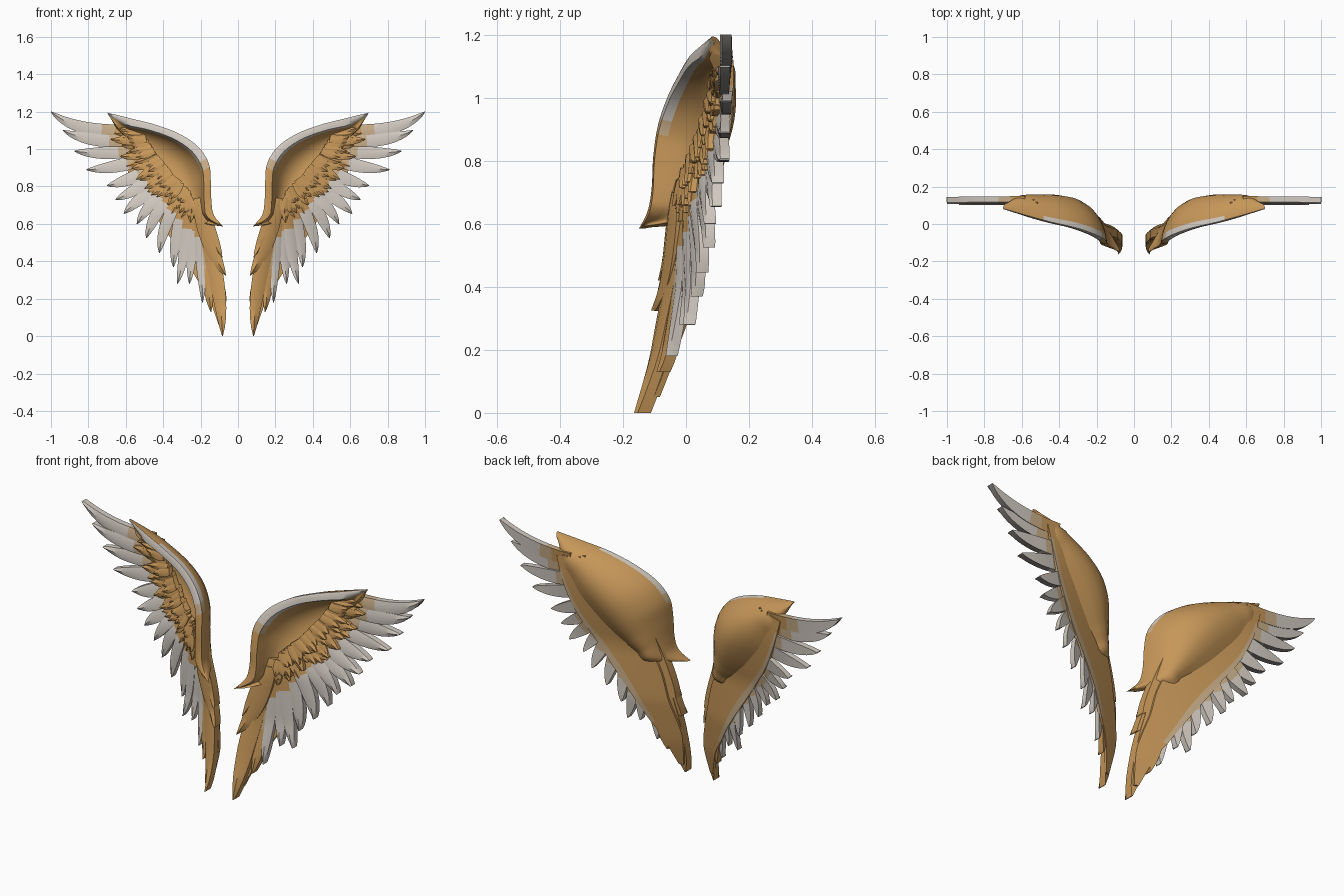
import bpy, bmesh, math, random
from mathutils import Vector

if "Cube" in bpy.data.objects:
    bpy.data.objects.remove(bpy.data.objects["Cube"])

random.seed(4)


def material(name, rgb):
    m = bpy.data.materials.new(name)
    m.diffuse_color = (*rgb, 1)
    m.use_nodes = True
    m.node_tree.nodes["Principled BSDF"].inputs["Base Color"].default_value = m.diffuse_color
    return m


TAN, PALE, WHITE, GREY = range(4)
MATS = [material("tan", (0.57, 0.31, 0.10)), material("pale_tan", (0.58, 0.42, 0.25)),
        material("off_white", (0.64, 0.59, 0.53)), material("dark_grey", (0.26, 0.245, 0.23))]


def clamp(v):
    return max(0.0, min(1.0, v))


def back_y(x, z):
    """Depth of the curved back of the wing."""
    s = x + 0.4 * z + 0.45 * max(0, z - 0.65)
    lift = 0.036 * clamp((0.7 - z) / 0.3) * clamp((z + 0.12) / 0.3)
    return 0.145 - 0.3 * max(0.0, 1 - s / 1.2) ** 1.6 + lift


def finish(name, bm, angle=35):
    """Make a mirrored, smooth-shaded object from one wing's mesh."""
    bmesh.ops.recalc_face_normals(bm, faces=bm.faces)
    me = bpy.data.meshes.new(name)
    bm.to_mesh(me)
    bm.free()
    for m in MATS:
        me.materials.append(m)
    ob = bpy.data.objects.new(name, me)
    bpy.context.collection.objects.link(ob)
    bpy.ops.object.select_all(action='DESELECT')
    ob.select_set(True)
    bpy.context.view_layer.objects.active = ob
    bpy.ops.object.shade_smooth_by_angle(angle=math.radians(angle))
    ob.modifiers.new("mirror", 'MIRROR').use_axis = (True, False, False)


def loft(bm, rings, rule):
    """Bridge closed rings; rule(i, j) gives the material of each face."""
    vs = [[bm.verts.new(p) for p in r] for r in rings]
    n = len(vs[0])
    for i in range(len(vs) - 1):
        for j in range(n):
            k = (j + 1) % n
            f = bm.faces.new((vs[i][j], vs[i][k], vs[i + 1][k], vs[i + 1][j]))
            f.material_index = rule(i, j)
    for i, ring in ((0, vs[0]), (len(vs) - 2, vs[-1])):
        bm.faces.new(ring).material_index = rule(i, 1)


def feather(bm, root, ctrl, tip, w, dy=0.0, thick=0.032, rule=lambda t, j: TAN, n=12, taper=2.6):
    """Curved, ridged blade that follows the back of the wing."""
    r, c, e = Vector(root), Vector(ctrl), Vector(tip)
    rings = []
    for i in range(n + 1):
        t = i / n
        p = r * (1 - t) ** 2 + c * 2 * t * (1 - t) + e * t * t
        d = ((c - r) * (1 - t) + (e - c) * t).normalized()
        side = Vector((-d.y, d.x))
        ww = w * (0.7 + 0.5 * t) * (1 - t ** taper) ** 0.9 + 0.002
        ring = []
        for a, front in ((-1, 0), (-1, 1), (0, 1.25), (1, 1), (1, 0)):
            q = p + side * ww * a
            y = back_y(q.x, q.y) + dy - front * thick + 0.004 * a * (1 - t)
            ring.append((q.x, y, max(q.y, 0)))
        rings.append(ring)
    loft(bm, rings, lambda i, j: rule((i + 0.5) / n, j))


def smooth_row(rows, t):
    """Smooth interpolation through a table of rows."""
    u = t * (len(rows) - 1)
    i = min(int(u), len(rows) - 2)
    f = u - i
    a, b, c, d = (rows[max(0, min(len(rows) - 1, i + k))] for k in (-1, 0, 1, 2))
    return [0.5 * (2 * q + (r - p) * f + (2 * p - 5 * q + 4 * r - s) * f * f
                   + (3 * q - p - 3 * r + s) * f ** 3) for p, q, r, s in zip(a, b, c, d)]


# Wing shell: leading edge x, y, z, then trailing edge x, z, depth offset and bulge
ROWS = [(.077, -.145, .585, .090, .588, -.10, 0), (.128, -.118, .645, .21, .605, 0, .01),
        (.142, -.105, .72, .27, .65, 0, .03), (.145, -.10, .82, .34, .71, 0, .04),
        (.155, -.085, .92, .41, .78, 0, .045), (.21, -.055, 1.01, .47, .85, 0, .045),
        (.31, -.02, 1.08, .53, .92, 0, .035), (.44, .01, 1.13, .58, 1.0, 0, .02),
        (.57, .045, 1.163, .625, 1.07, 0, .01), (.70, .083, 1.195, .675, 1.155, -.035, 0)]


def bowl(h):
    return (1 - (1 - min(h, 1)) ** 3) ** 0.55


OUT = [0, .015, .05, .11, .2, .32, .46, .62, .8, 1.0]
INN = [1.0, .8, .6, .42, .27, .15, .07, .02]
N = 54


def shell_ring(t):
    lx, ly, lz, cx, cz, off, bulge = smooth_row(ROWS, t)
    L, C = Vector((lx, lz)), Vector((cx, cz))
    yb = back_y(cx, cz) + off
    rim = min(0.05, 0.42 * (C - L).length) / (C - L).length
    ring = []
    for h in OUT:                                   # convex back
        p = L.lerp(C, h * 1.03)
        ring.append((p.x, ly + (yb - ly) * bowl(h) + bulge * math.sin(math.pi * h), p.y))
    y_end = max(ly + 0.006, yb - 0.055)
    for h in INN:                                   # hollow front
        p = L.lerp(C, rim + (0.87 - rim) * h)
        y = ly + 0.006 + (y_end - ly - 0.006) * bowl(h) + 0.7 * bulge * math.sin(math.pi * h)
        ring.append((p.x, y, p.y))
    for h, dy in ((rim * 0.85, 0.0), (rim * 0.3, -0.004)):   # rounded rim
        p = L.lerp(C, h)
        ring.append((p.x, ly + dy, p.y))
    return ring


def shell_rule(i, j):
    t = i / N
    if t > 0.42 and (j >= len(OUT) + len(INN) - 1 or (j < 1 and t < 0.8)):
        return PALE if t < 0.48 else WHITE
    return TAN


bm = bmesh.new()
loft(bm, [shell_ring(i / N) for i in range(N + 1)], shell_rule)
finish("wing_shell", bm, 50)

# Smooth skin over the back of the feathers: inner x, z, then outer x, z
SKIN = [(.60, 1.12, .66, 1.10), (.50, .92, .62, .96), (.40, .80, .56, .82), (.29, .70, .48, .70),
        (.19, .64, .40, .58), (.145, .55, .33, .48), (.115, .42, .265, .38),
        (.08, .30, .205, .28), (.062, .20, .155, .20), (.078, .05, .10, .05)]
rings = []
for i in range(37):
    ax, az, cx, cz = smooth_row(SKIN, i / 36)
    pts = [Vector((ax, az)).lerp(Vector((cx, cz)), k / 6) for k in range(7)]
    rings.append([(p.x, back_y(p.x, p.y) + 0.005, p.y) for p in pts]
                 + [(p.x, back_y(p.x, p.y) - 0.014, p.y) for p in reversed(pts)])
bm = bmesh.new()
loft(bm, rings, lambda i, j: PALE if j in (5, 6) and 1 < i < 28 else TAN)
finish("back_skin", bm)

# Flight feathers: root, control point, tip, half width
FLIGHT = [((.58, 1.10), (.86, 1.08), (1.0, 1.2), .043),
          ((.56, 1.05), (.80, 1.03), (.935, 1.1), .043),
          ((.53, 1.00), (.73, .965), (.875, .99), .043),
          ((.50, .95), (.66, .895), (.81, .89), .043),
          ((.46, .90), (.59, .825), (.70, .805), .043),
          ((.43, .86), (.56, .77), (.655, .73), .040),
          ((.40, .82), (.54, .73), (.61, .655), .042),
          ((.38, .80), (.49, .69), (.54, .60), .038),
          ((.36, .78), (.46, .63), (.49, .525), .040),
          ((.32, .74), (.41, .57), (.42, .445), .040),
          ((.29, .71), (.345, .50), (.345, .37), .038),
          ((.27, .68), (.28, .42), (.325, .28), .036),
          ((.25, .66), (.245, .42), (.26, .28), .036),
          ((.22, .64), (.19, .38), (.19, .18), .036)]


def flight_rule(outer):
    def rule(t, j):
        if j == 4:                                  # back face
            a, b = (0.22, 0.36) if outer else (0.45, 0.58)
        elif j == 0 and outer and t > 0.4:          # underside edge
            return GREY
        else:
            a, b = (0.16, 0.28) if outer else (0.18, 0.25)
        return TAN if t < a else PALE if t < b else WHITE
    return rule


bm = bmesh.new()
for i, (r, c, e, w) in enumerate(FLIGHT):
    feather(bm, r, c, e, w, -0.006 * (i % 2), 0.03, flight_rule(i < 5), 14, 1.9)
finish("flight_feathers", bm)

# Two overlapping rows of short covert feathers on the front
bm = bmesh.new()
for start, length, dy in ((-.05, .155, -.018), (-.07, .12, -.030)):
    for i in range(2 * len(FLIGHT) - 3):
        a, b = FLIGHT[i // 2], FLIGHT[(i + 1) // 2]
        root = (Vector(a[0]) + Vector(b[0])) / 2
        d = ((Vector(a[1]) + Vector(b[1])) / 2 - root).normalized()
        side = Vector((-d.y, d.x))
        size = length * random.uniform(0.75, 1.15) * (1 - 0.012 * i)
        r = root + d * start
        e = r + d * size + side * random.uniform(-.015, .02)
        feather(bm, r, r + d * size * 0.5 - side * 0.01, e, random.uniform(.020, .028),
                dy - 0.005 * (i % 3), 0.026, n=5)
finish("covert_feathers", bm)


# Long tan feathers hanging at the inner end of the wing
def inner_rule(t, j):
    return PALE if j in (2, 3) and 0.25 < t < 0.5 else TAN


bm = bmesh.new()
feather(bm, (.20, .66), (.088, .28), (.083, 0), .046, -.004, .042)
feather(bm, (.21, .70), (.165, .48), (.066, .325), .046, -.010, .045)
feather(bm, (.21, .74), (.175, .56), (.085, .42), .048, -.006, .045)
feather(bm, (.21, .66), (.165, .32), (.145, .13), .036, 0, .035, inner_rule)
finish("inner_feathers", bm)
